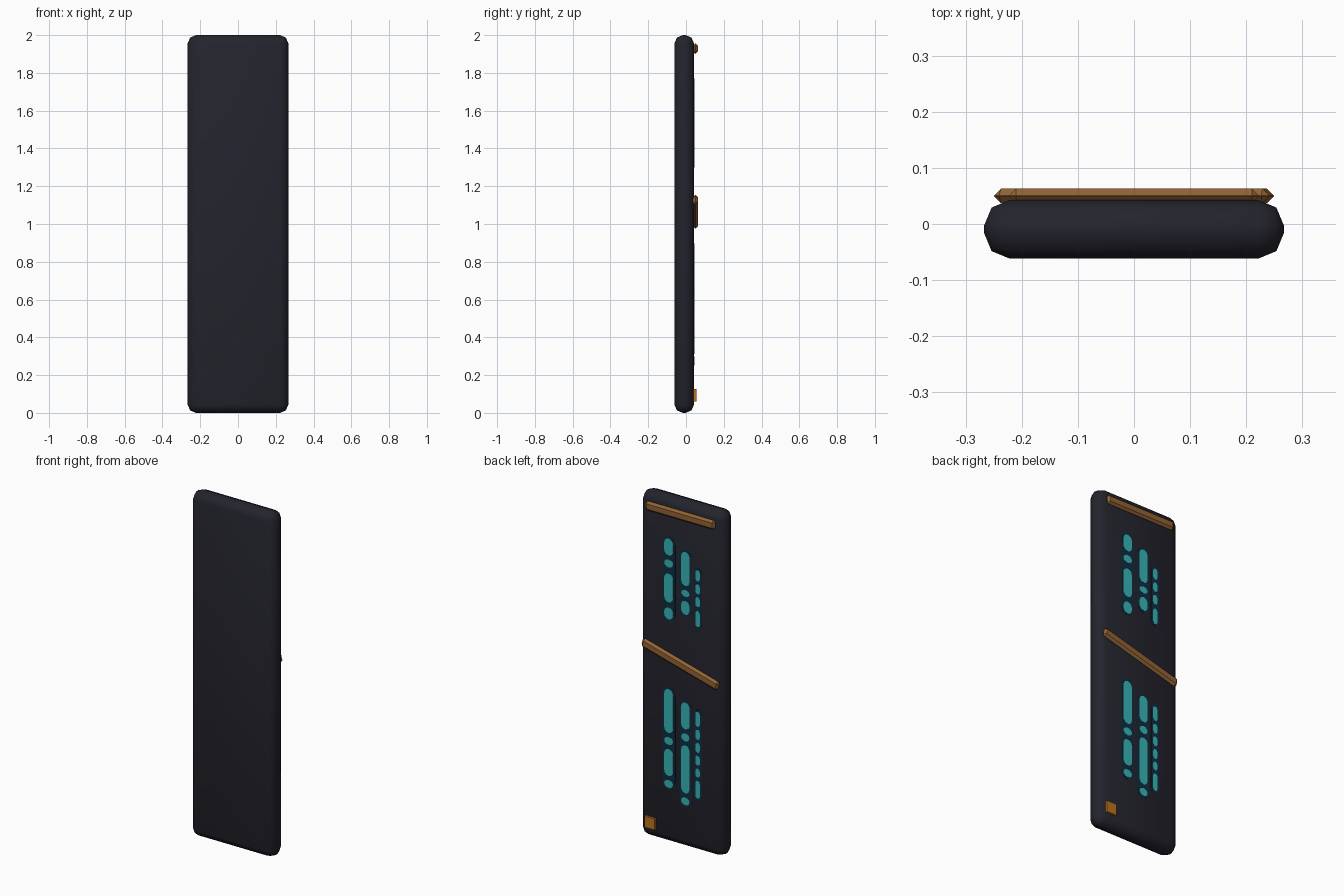
import bpy, bmesh, math
from mathutils import Matrix

if "Cube" in bpy.data.objects:
    bpy.data.objects.remove(bpy.data.objects["Cube"])


def mat(name, rgb):
    m = bpy.data.materials.new(name)
    m.diffuse_color = (*rgb, 1)
    m.use_nodes = True
    m.node_tree.nodes["Principled BSDF"].inputs["Base Color"].default_value = m.diffuse_color
    return m


SLATE = mat("dark_slate", (0.017, 0.017, 0.026))
BRONZE = mat("bronze", (0.29, 0.125, 0.035))
ORANGE = mat("orange", (0.50, 0.17, 0.015))
CYAN = mat("glowing_cyan", (0.04, 0.46, 0.47))
NAVY = mat("deep_blue", (0.005, 0.026, 0.052))

BACK = 0.0425  # y of the slab's back face


def add(name, bm, material):
    me = bpy.data.meshes.new(name)
    bmesh.ops.recalc_face_normals(bm, faces=bm.faces)
    bm.to_mesh(me)
    bm.free()
    me.materials.append(material)
    ob = bpy.data.objects.new(name, me)
    bpy.context.collection.objects.link(ob)
    return ob


def box(name, centre, size, material, bevel=0, segments=1, tilt=0):
    bm = bmesh.new()
    bmesh.ops.create_cube(bm, size=1, matrix=Matrix.Diagonal((*size, 1)))
    if bevel:
        bmesh.ops.bevel(bm, geom=bm.edges[:], offset=bevel, segments=segments,
                        profile=0.5, affect='EDGES', clamp_overlap=True)
    ob = add(name, bm, material)
    ob.location = centre
    ob.rotation_euler.y = math.radians(tilt)
    return ob


def capsules(name, columns, grow, y, material):
    """Thin round-ended plates: columns of (x, half width, [(top, bottom)...])."""
    bm = bmesh.new()
    for x, hw, spans in columns:
        for top, low in spans:
            w = hw + grow
            t, b = top + grow, low - grow
            r = min(w, (t - b) / 2)
            pts = []
            for i in range(14):
                a = math.pi * (i % 7) / 6
                sgn = 1 if i < 7 else -1
                zc = t - r if i < 7 else b + r
                pts.append((x + sgn * w * math.cos(a), zc + sgn * r * math.sin(a)))
            f = bm.faces.new([bm.verts.new((px, BACK - 0.002, pz)) for px, pz in pts])
            ext = bmesh.ops.extrude_face_region(bm, geom=[f])
            for v in ext["geom"]:
                if isinstance(v, bmesh.types.BMVert):
                    v.co.y = y
    bmesh.ops.remove_doubles(bm, verts=bm.verts, dist=1e-5)
    return add(name, bm, material)


# Slab body with rounded edges
slab = box("slab", (0, -0.0095, 1), (0.534, 0.104, 2.0), SLATE, 0.045, 2)
bpy.context.view_layer.objects.active = slab
slab.select_set(True)
bpy.ops.object.shade_smooth_by_angle(angle=math.radians(60))

# Metal bands across the back, one level and one slanted
box("top_band", (0, 0.05, 1.928), (0.446, 0.026, 0.055), BRONZE, 0.0125)
box("slanted_band", (0, 0.05, 1.065), (0.508, 0.026, 0.055), BRONZE, 0.0125, 1, -15)

# Small corner tag
box("corner_tag", (0.195, 0.0465, 0.093), (0.065, 0.017, 0.065), ORANGE)

# Glowing strips in three columns, upper and lower groups
upper = [
    (0.080, 0.029, [(1.769, 1.671), (1.648, 1.601), (1.567, 1.399), (1.370, 1.300)]),
    (-0.027, 0.027, [(1.720, 1.523), (1.500, 1.460), (1.437, 1.356)]),
    (-0.106, 0.014, [(1.635, 1.570), (1.554, 1.496), (1.479, 1.421), (1.398, 1.305)]),
]
lower = [
    (0.080, 0.029, [(0.896, 0.642), (0.619, 0.573), (0.549, 0.393), (0.370, 0.324)]),
    (-0.027, 0.027, [(0.847, 0.691), (0.668, 0.622), (0.599, 0.321), (0.298, 0.252)]),
    (-0.106, 0.014, [(0.814, 0.727), (0.710, 0.652), (0.635, 0.577),
                     (0.560, 0.502), (0.485, 0.433), (0.415, 0.311)]),
]
for label, cols in (("upper", upper), ("lower", lower)):
    capsules(label + "_light_strips", cols, 0, BACK + 0.002, CYAN)
    # dark blue surround, one plate behind each column
    for i, (x, hw, spans) in enumerate(cols):
        capsules(f"{label}_strip_backing_{i + 1}", [(x, hw, [(spans[0][0], spans[-1][1])])],
                 0.012, BACK + 0.001, NAVY)
